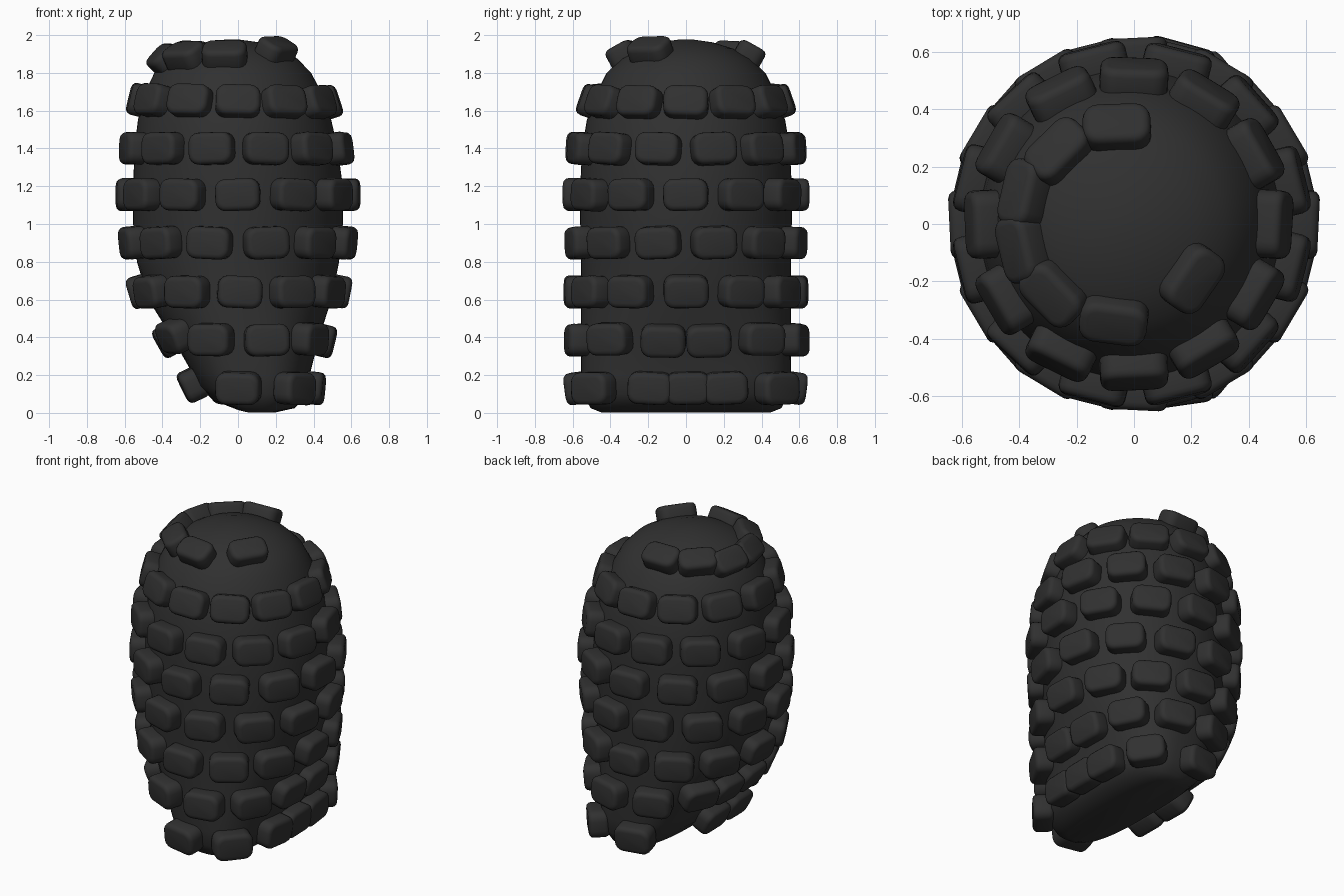
import bpy, bmesh, math, random
from mathutils import Vector, Matrix
from mathutils.bvhtree import BVHTree

random.seed(4)
scene = bpy.context.scene
if "Cube" in bpy.data.objects:
    bpy.data.objects.remove(bpy.data.objects["Cube"], do_unlink=True)

black = bpy.data.materials.new("matte_black")
black.use_nodes = True
colour = (0.03, 0.03, 0.03, 1)
black.diffuse_color = colour
black.node_tree.nodes["Principled BSDF"].inputs["Base Color"].default_value = colour


def finish(bm, name, angle):
    bmesh.ops.recalc_face_normals(bm, faces=bm.faces)
    mesh = bpy.data.meshes.new(name)
    bm.to_mesh(mesh)
    bm.free()
    mesh.materials.append(black)
    obj = bpy.data.objects.new(name, mesh)
    scene.collection.objects.link(obj)
    bpy.ops.object.select_all(action="DESELECT")
    obj.select_set(True)
    bpy.context.view_layer.objects.active = obj
    bpy.ops.object.shade_smooth_by_angle(angle=math.radians(angle))


def oval(angle, cx, a, b, power):
    """Point on a superellipse; angle 0 is the front, 90 the left."""
    s, c = math.sin(angle), math.cos(angle)
    return (cx + a * math.copysign(abs(s) ** power, s),
            -b * math.copysign(abs(c) ** power, c))


# Body: round dome above, narrowing to a wedge below
# (height, centre x, half width x, half depth y, squareness power)
SECTIONS = [
    (0.003, 0.10, 0.10, 0.45, 0.6), (0.025, 0.085, 0.215, 0.505, 0.65),
    (0.10, 0.08, 0.29, 0.545, 0.68), (0.20, 0.065, 0.315, 0.555, 0.7),
    (0.40, 0.04, 0.39, 0.555, 0.78), (0.60, 0.01, 0.485, 0.555, 0.92),
    (0.80, 0, 0.535, 0.555, 1), (1.00, 0, 0.555, 0.56, 1),
    (1.20, 0, 0.555, 0.56, 1), (1.40, -0.01, 0.538, 0.55, 1),
    (1.55, -0.018, 0.512, 0.525, 1), (1.68, -0.024, 0.475, 0.48, 1),
    (1.80, -0.028, 0.415, 0.42, 1), (1.875, -0.03, 0.345, 0.345, 1),
    (1.928, -0.03, 0.25, 0.25, 1), (1.962, -0.03, 0.14, 0.14, 1),
    (1.976, -0.03, 0.04, 0.04, 1),
]
SIDES = 64
bm = bmesh.new()
rings = []
for z, *shape in SECTIONS:
    ring = []
    for i in range(SIDES):
        x, y = oval(math.tau * i / SIDES, *shape)
        # the underside rises a little towards the right edge
        lift = max(0, 0.05 - x) * 0.25 * max(0, 1 - z / 0.3)
        ring.append(bm.verts.new((x, y, z + lift)))
    rings.append(ring)
for low, high in zip(rings, rings[1:]):
    for i in range(SIDES):
        j = (i + 1) % SIDES
        bm.faces.new((low[i], low[j], high[j], high[i]))
bm.faces.new(rings[0])
bm.faces.new(rings[-1])
bmesh.ops.recalc_face_normals(bm, faces=bm.faces)
surface = BVHTree.FromBMesh(bm)
finish(bm, "body", 45)


# Rounded blocks seated on the body surface
def add_block(bm, spot, height, rise):
    seat, normal, _, _ = surface.find_nearest(Vector(spot))
    side = Vector((0, 0, 1)).cross(normal).normalized()
    up = normal.cross(side)
    frame = Matrix((side, up, normal)).transposed().to_4x4()
    spin = Matrix.Rotation(math.radians(random.uniform(-3, 3)), 4, "Z")
    size = Matrix.Diagonal((0.237, height, 0.125, 1))
    piece = bmesh.new()
    bmesh.ops.create_cube(piece, size=1, matrix=size)
    # round the four corners most, then soften the rims
    corners = [e for e in piece.edges
               if abs(e.verts[0].co.z - e.verts[1].co.z) > 0.05]
    bmesh.ops.bevel(piece, geom=corners, offset=0.055, segments=4,
                    profile=0.5, affect="EDGES")
    rims = [e for e in piece.edges
            if abs(e.verts[0].co.z - e.verts[1].co.z) < 0.01]
    bmesh.ops.bevel(piece, geom=rims, offset=0.028, segments=3,
                    profile=0.5, affect="EDGES")
    piece.transform(Matrix.Translation(seat + normal * rise) @ frame @ spin)
    mesh = bpy.data.meshes.new("piece")
    piece.to_mesh(mesh)
    piece.free()
    bm.from_mesh(mesh)
    bpy.data.meshes.remove(mesh)


def add_row(name, z, points, height=0.17, rise=0.024):
    bm = bmesh.new()
    for x, y in points:
        add_block(bm, (x, y, z), height, rise)
    finish(bm, name, 40)


# Full rows of twelve, staggered by half a step
# (name, height, first angle, centre x, half width, half depth, power, rise)
ROWS = [
    ("shoulder_blocks", 1.65, 0, 0, 0.50, 0.51, 1, 0.01),
    ("upper_blocks", 1.40, 15, 0.005, 0.56, 0.58, 1, 0.02),
    ("chest_blocks", 1.155, 0, 0, 0.59, 0.59, 1, 0.026),
    ("middle_blocks", 0.90, 15, 0, 0.59, 0.59, 1, 0.024),
    ("lower_blocks", 0.64, 0, 0.01, 0.54, 0.58, 0.95, 0.026),
]
for name, z, start, cx, a, b, power, rise in ROWS:
    angles = [math.radians(start + 30 * i) for i in range(12)]
    add_row(name, z, [oval(t, cx, a, b, power) for t in angles], rise=rise)

# Wedge row: pairs on each flat side and one on each corner
wedge = []
for y in (-1, 1):
    wedge += [(-0.155, 0.58 * y), (0.155, 0.58 * y),
              (0.44, 0.12 * y), (0.43, 0.43 * y),
              (-0.37, 0.12 * y), (-0.38, 0.36 * y)]
add_row("wedge_blocks", 0.385, wedge)

# Broken rows at the foot and crown
FOOT = [(0, -0.58), (0.29, -0.48), (0.41, -0.19), (0.41, 0.01), (0.41, 0.21),
        (0.29, 0.47), (-0.03, 0.58), (-0.28, 0.08), (-0.28, -0.16)]
add_row("foot_blocks", 0.13, FOOT)
CROWN = [(-0.06, 0.33), (-0.26, 0.25), (-0.40, 0.11), (-0.41, -0.09),
         (-0.28, -0.24), (-0.07, -0.33), (0.19, -0.18)]
add_row("crown_blocks", 1.89, CROWN, height=0.155, rise=0.008)
